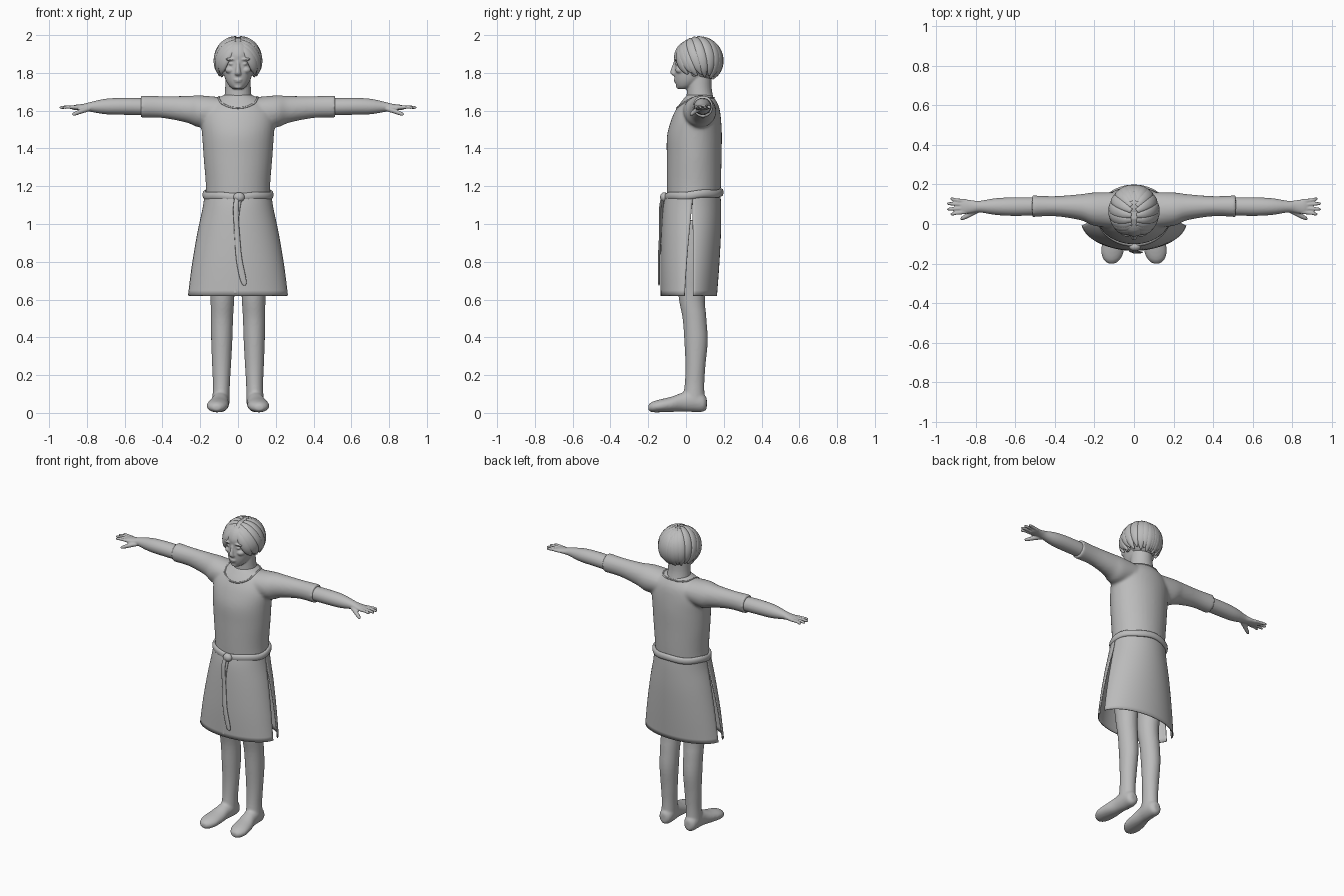
import bpy, bmesh, math
from mathutils import Vector
from mathutils.bvhtree import BVHTree

grey = bpy.data.materials.new("plain grey")
grey.diffuse_color = (0.5, 0.5, 0.5, 1)
X, Y, Z = Vector((1, 0, 0)), Vector((0, 1, 0)), Vector((0, 0, 1))


def resample(rows, k=4):
    """Catmull-Rom through rows of numbers."""
    out = []
    for i in range(len(rows) - 1):
        a, b, c, d = (rows[max(i - 1, 0)], rows[i], rows[i + 1], rows[min(i + 2, len(rows) - 1)])
        for j in range(k):
            t = j / k
            out.append([0.5 * (2 * q + (r - p) * t + (2 * p - 5 * q + 4 * r - s) * t * t
                               + (3 * q - p - 3 * r + s) * t ** 3) for p, q, r, s in zip(a, b, c, d)])
    return out + [list(rows[-1])]


def tube(bm, rows, up, axis=None, n=28, sides=(1,), closed=False):
    """Loft ellipses; each row is x, y, z, half-width, half-height."""
    rows = rows if closed else resample(rows)
    pts, m = [Vector(r[:3]) for r in rows], len(rows)
    for side in sides:
        rings = []
        for i, p in enumerate(pts):
            if closed:
                t = pts[(i + 1) % m] - pts[i - 1]
            else:
                t = axis or pts[min(i + 1, m - 1)] - pts[max(i - 1, 0)]
            t = t.normalized()
            s = t.cross(up(p) if callable(up) else up).normalized()
            u = s.cross(t)
            a, b = max(rows[i][3], .002), max(rows[i][4], .002)
            ring = []
            for j in range(n):
                w = 2 * math.pi * j / n
                v = p + s * a * math.cos(w) + u * b * math.sin(w)
                ring.append(bm.verts.new((v.x * side, v.y, v.z)))
            rings.append(ring)
        for i in range(m if closed else m - 1):
            r, q = rings[i], rings[(i + 1) % m]
            for j in range(n):
                bm.faces.new((r[j], r[(j + 1) % n], q[(j + 1) % n], q[j]))
        if not closed:
            bm.faces.new(rings[0])
            bm.faces.new(rings[-1])


def ball(bm, loc, size, sides=(1,)):
    for s in sides:
        vs = bmesh.ops.create_uvsphere(bm, u_segments=24, v_segments=14, radius=1)["verts"]
        for v in vs:
            v.co = Vector((s * (loc[0] + v.co.x * size[0]), loc[1] + v.co.y * size[1], loc[2] + v.co.z * size[2]))


def finish(name, bm, voxel=0, smooth=0, thick=0):
    if not thick:
        bmesh.ops.recalc_face_normals(bm, faces=bm.faces[:])
    for f in bm.faces:
        f.smooth = True
    me = bpy.data.meshes.new(name)
    bm.to_mesh(me)
    bm.free()
    me.materials.append(grey)
    ob = bpy.data.objects.new(name, me)
    bpy.context.collection.objects.link(ob)
    if voxel:
        r = ob.modifiers.new("blend", "REMESH")
        r.mode, r.voxel_size, r.use_smooth_shade = "VOXEL", voxel, True
    if smooth:
        s = ob.modifiers.new("soften", "SMOOTH")
        s.factor, s.iterations = 0.5, smooth
    if thick:
        ob.modifiers.new("cloth", "SOLIDIFY").thickness = thick
    return ob


BOTH = (1, -1)

# shirt: torso and short sleeves blended together
bm = bmesh.new()
tube(bm, [(0, .04, 1.10, .172, .138), (0, .042, 1.2, .17, .143), (0, .043, 1.35, .182, .145),
          (0, .045, 1.47, .19, .145), (0, .055, 1.56, .195, .13), (0, .065, 1.62, .17, .11),
          (0, .07, 1.66, .12, .085), (0, .07, 1.685, .07, .065)], Y, Z, 40)
tube(bm, [(.08, .07, 1.60, .09, .07), (.2, .075, 1.596, .085, .085), (.27, .085, 1.607, .066, .071),
          (.4, .09, 1.619, .051, .058), (.515, .09, 1.622, .055, .059)], Z, X, sides=BOTH)
shirt = finish("shirt", bm, .009, 6)

# neckline, laid on the shirt surface
bpy.context.view_layer.update()
tree = BVHTree.FromObject(shirt, bpy.context.evaluated_depsgraph_get())
loop = []
for i in range(48):
    w = 2 * math.pi * i / 48
    p = Vector((.1 * math.cos(w), .06 + .11 * math.sin(w), 1.65 + .035 * math.sin(w)))
    hit = tree.find_nearest(p)[0]
    loop.append((*hit, .005, .005))
bm = bmesh.new()
tube(bm, loop, Z, n=8, closed=True)
finish("neckline", bm)

# forearms and hands
bm = bmesh.new()
tube(bm, [(.45, .09, 1.62, .045, .045), (.6, .088, 1.623, .047, .045), (.7, .088, 1.622, .042, .041),
          (.78, .088, 1.62, .029, .026), (.82, .088, 1.618, .032, .018), (.86, .088, 1.617, .037, .014),
          (.88, .088, 1.616, .03, .009)], Z, X, sides=BOTH)
for off, tx, ty in ((.028, .93, .127), (.010, .945, .103), (-.009, .945, .075), (-.028, .928, .05)):
    tube(bm, [(.85, .088 + off, 1.617, .010, .010), (.9, (.088 + off + ty) / 2, 1.619, .009, .009),
              (tx - .01, ty, 1.617, .008, .008), (tx, ty, 1.616, .004, .004)], Z, n=12, sides=BOTH)
tube(bm, [(.79, .07, 1.61, .014, .014), (.83, .048, 1.597, .013, .013), (.865, .03, 1.583, .01, .01),
          (.877, .025, 1.578, .005, .005)], Z, n=12, sides=BOTH)
finish("arms_and_hands", bm, .0045, 2)

# legs and shoes
bm = bmesh.new()
tube(bm, [(.09, .09 - .05, 1.02, .08, .09), (.09, .035, .8, .075, .085), (.083, .03, .62, .064, .07),
          (.085, .045, .5, .059, .063), (.086, .053, .38, .056, .062), (.087, .05, .25, .05, .053),
          (.088, .045, .15, .045, .052), (.09, .04, .06, .046, .06)], Y, Z, sides=BOTH)
tube(bm, [(.09, .11, .05, .02, .03), (.09, .09, .054, .04, .048), (.09, .04, .065, .046, .06),
          (.095, -.02, .057, .046, .05), (.103, -.08, .045, .055, .04), (.109, -.14, .037, .057, .034),
          (.112, -.18, .031, .042, .027), (.113, -.2, .028, .018, .014)], Z, Y, sides=BOTH)
for v in bm.verts:
    v.co.z = max(v.co.z, 0)
finish("legs_and_shoes", bm, .007, 4)

# skirt: front and back panels with a slit on each side
bm = bmesh.new()
rows = resample([(1.15, .172, .14, .037, 0), (1.08, .182, .148, .032, .01), (.95, .21, .152, .027, .06),
                 (.78, .24, .15, .02, .11), (.62, .262, .143, .015, .15)])
for s in BOTH:
    grid = []
    for z, rx, ry, cy, gap in rows:
        line = []
        for j in range(33):
            w = gap + (math.pi - 2 * gap) * j / 32
            line.append(bm.verts.new((rx * math.cos(w), cy + s * ry * math.sin(w), z)))
        grid.append(line)
    for a, b in zip(grid, grid[1:]):
        for j in range(32):
            q = (a[j], b[j], b[j + 1], a[j + 1])
            bm.faces.new(q if s < 0 else q[::-1])
finish("skirt_panels", bm, thick=.006)

# belt with knot and hanging end
bm = bmesh.new()
ring = []
for i in range(64):
    w = 2 * math.pi * i / 64
    ring.append((.176 * math.cos(w), .042 + .145 * math.sin(w),
                 1.155 + .01 * math.sin(w) + .003 * math.sin(5 * w), .012, .021))
tube(bm, ring, Z, n=14, closed=True)
ball(bm, (.005, -.115, 1.142), (.03, .022, .026))
tube(bm, [(-.005, -.125, 1.14, .012, .007), (-.012, -.137, 1.08, .014, .006), (-.005, -.137, .95, .014, .006),
          (.005, -.143, .82, .016, .006), (.022, -.143, .73, .017, .006), (.032, -.143, .69, .014, .005),
          (.036, -.143, .675, .006, .003)], Y, n=14)
tube(bm, [(.01, -.12, 1.14, .012, .007), (-.004, -.128, 1.05, .011, .005), (-.012, -.13, .9, .011, .004),
          (-.014, -.131, .7, .010, .004), (-.014, -.131, .63, .009, .004)], Y, n=14)
finish("belt", bm)

# head with neck, nose, brow, lips and ears
bm = bmesh.new()
tube(bm, [(0, -.012, 1.714, .025, .025), (0, 0, 1.73, .045, .05), (0, .02, 1.76, .064, .079),
          (0, .04, 1.80, .077, .102), (0, .05, 1.85, .084, .110), (0, .055, 1.90, .088, .117),
          (0, .06, 1.95, .075, .095), (0, .065, 1.985, .03, .04)], Y, Z, 36)
tube(bm, [(0, .08, 1.6, .085, .08), (0, .075, 1.66, .074, .072), (0, .07, 1.72, .068, .066),
          (0, .07, 1.80, .066, .066)], Y, Z)
tube(bm, [(0, -.05, 1.868, .009, .012), (0, -.058, 1.84, .010, .014), (0, -.064, 1.81, .014, .018),
          (0, -.062, 1.794, .018, .018), (0, -.058, 1.785, .012, .010)], Y, Z, 16)
ball(bm, (.036, -.046, 1.872), (.032, .018, .009), BOTH)
ball(bm, (.034, -.044, 1.848), (.016, .014, .008), BOTH)
ball(bm, (.04, -.03, 1.815), (.028, .026, .02), BOTH)
ball(bm, (0, -.054, 1.764), (.024, .012, .005))
ball(bm, (0, -.052, 1.754), (.02, .012, .005))
ball(bm, (0, -.037, 1.727), (.022, .016, .012))
ball(bm, (.088, .045, 1.815), (.012, .022, .036), BOTH)
finish("head", bm, .0045, 3)

# hair: cap plus overlapping locks falling from a centre parting
bm = bmesh.new()
centre, radii = Vector((0, .068, 1.865)), Vector((.112, .118, .123))
ball(bm, (0, .088, 1.872), (.106, .102, .118))
for k in range(10):
    f = k / 9
    start = Vector((.1, -.85 + 1.5 * f, .8)).normalized()
    az, el = math.radians(-32 + 118 * f), math.radians(-32 - 22 * f + 6 * (k % 2))
    end = Vector((math.cos(el) * math.cos(az), math.cos(el) * math.sin(az), math.sin(el)))
    lock = []
    for i in range(7):
        t = i / 6
        d = start.slerp(end, t) * (1 + .1 * t * (1 - f))
        p = centre + Vector(d[i] * radii[i] for i in range(3))
        taper = (.45, .8, 1, 1.05, 1, .75, .15)[i]
        lock.append((*p, .028 * taper, .013 * (.35 + .65 * taper)))
    tube(bm, lock, lambda p: p - centre, n=12, sides=BOTH)
finish("hair", bm)
